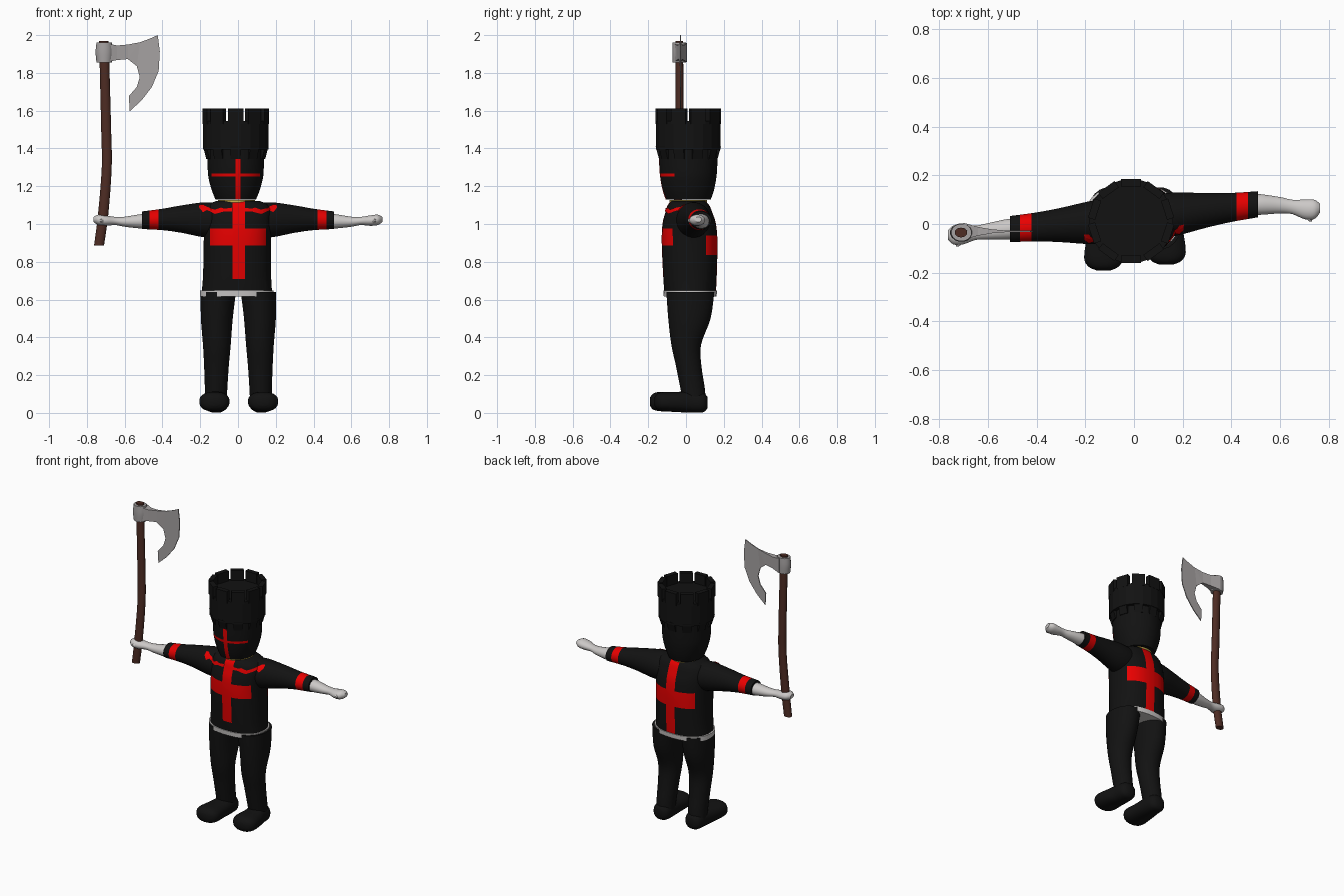
import bpy, bmesh, math
from mathutils import Vector

if "Cube" in bpy.data.objects:
    bpy.data.objects.remove(bpy.data.objects["Cube"])


def mat(name, r, g, b):
    m = bpy.data.materials.new(name)
    m.diffuse_color = (r, g, b, 1)
    m.use_nodes = True
    m.node_tree.nodes["Principled BSDF"].inputs["Base Color"].default_value = m.diffuse_color
    return m


BLACK = mat("black", 0.006, 0.006, 0.006)
RED = mat("red", 0.85, 0.0, 0.0)
PALE = mat("pale_grey", 0.6, 0.58, 0.57)
STEEL = mat("steel_grey", 0.38, 0.36, 0.36)
WOOD = mat("brown_wood", 0.075, 0.025, 0.017)
GOLD = mat("gold", 0.6, 0.45, 0.08)


def build(name, verts, faces, mats, angle=40):
    me = bpy.data.meshes.new(name)
    me.from_pydata(verts, [], faces)
    for m in mats:
        me.materials.append(m)
    bm = bmesh.new()
    bm.from_mesh(me)
    bmesh.ops.recalc_face_normals(bm, faces=bm.faces)
    bm.to_mesh(me)
    bm.free()
    ob = bpy.data.objects.new(name, me)
    bpy.context.collection.objects.link(ob)
    if angle:
        bpy.ops.object.select_all(action='DESELECT')
        ob.select_set(True)
        bpy.context.view_layer.objects.active = ob
        bpy.ops.object.shade_smooth_by_angle(angle=math.radians(angle))
    return ob


def loft(name, mats, axis, rings, n=24, e=2.0, steps=4, angle=40):
    """Rings are (distance along axis, two centre coords, two radii), splined."""
    R = [rings[0]] + list(rings) + [rings[-1]]
    path = []
    for i in range(1, len(R) - 2):
        for s in range(steps):
            t = s / steps
            path.append([0.5 * (2 * b + (c - a) * t + (2 * a - 5 * b + 4 * c - d) * t * t
                                + (3 * b - a - 3 * c + d) * t ** 3)
                         for a, b, c, d in zip(*R[i - 1:i + 3])])
    path.append(list(rings[-1]))
    verts, faces = [], []
    for t, u, v, a, b in path:
        for k in range(n):
            w = 2 * math.pi * (k + 0.5) / n
            c, s = math.cos(w), math.sin(w)
            p = u + a * math.copysign(abs(c) ** (2 / e), c)
            q = v + b * math.copysign(abs(s) ** (2 / e), s)
            verts.append({'x': (t, p, q), 'y': (p, t, q), 'z': (p, q, t)}[axis])
    for i in range(len(path) - 1):
        for k in range(n):
            j = (k + 1) % n
            faces.append((i * n + k, i * n + j, i * n + n + j, i * n + n + k))
    faces += [tuple(range(n)), tuple(range(len(verts) - n, len(verts)))]
    return build(name, verts, faces, mats, angle)


def paint(ob, cuts, rule):
    """Cut along axis planes, then give the second material where rule holds."""
    bm = bmesh.new()
    bm.from_mesh(ob.data)
    for axis, values in cuts.items():
        no = Vector([float(axis == a) for a in 'xyz'])
        for v in values:
            bmesh.ops.bisect_plane(bm, geom=bm.verts[:] + bm.edges[:] + bm.faces[:],
                                   plane_co=no * v, plane_no=no)
    for f in bm.faces:
        f.material_index = int(rule(*f.calc_center_median()))
    bm.to_mesh(ob.data)
    bm.free()


# Tunic body with front and back crosses
torso = loft("tunic", [BLACK, RED], 'z',
             [(.63, -.006, .022, .188, .136), (.72, -.005, .021, .181, .142),
              (.9, -.004, .019, .178, .148), (1.0, -.002, .017, .18, .142),
              (1.06, 0, .015, .18, .125), (1.1, 0, .013, .16, .11),
              (1.122, 0, .012, .115, .09)], n=36, e=2.3)


def crosses(x, y, z):
    if y < .02:
        return (-.03 < x < .036 and z > .71) or (abs(x) < .148 and .885 < z < .975)
    return -.03 < x < .036 or (abs(x) < .148 and .835 < z < .94 and y > .1)


paint(torso, {'x': (-.148, -.03, .036, .148), 'y': (.02,),
              'z': (.71, .835, .885, .94, .975)}, crosses)
loft("tunic_hem", [PALE], 'z', [(.617, -.007, .022, .196, .14), (.648, -.007, .022, .196, .143)],
     n=36, e=2.3, steps=1)
loft("collar", [GOLD], 'z', [(1.115, -.008, .012, .1, .1), (1.126, -.008, .012, .1, .1)], steps=1)

# Sleeves, hands and legs for both sides
for side, s, k in (("right", -1, -.08), ("left", 1, .12)):
    def y_at(d, k=k):
        return .02 + k * d
    sleeve = loft(side + "_sleeve", [BLACK, RED], 'x',
                  [(s * d, y_at(d), z, a, b) for d, z, a, b in
                   ((.08, 1.02, .09, .085), (.17, 1.022, .09, .094), (.3, 1.026, .071, .073),
                    (.4, 1.024, .06, .057), (.508, 1.02, .054, .047))])
    paint(sleeve, {'x': (s * .42, s * .468)}, lambda x, y, z: .42 < abs(x) < .468)
    hy = ((.08, .08, .077, .07, .06, .06, .065) if s > 0 else
          (-.02, -.022, -.03, -.036, -.043, -.045, -.045))
    loft(side + "_hand", [PALE], 'x',
         [(s * d, y, z, a, b) for y, (d, z, a, b) in
          zip(hy, ((.48, 1.015, .042, .038), (.52, 1.014, .043, .038), (.6, 1.012, .034, .027),
                   (.65, 1.016, .03, .022), (.7, 1.018, .041, .028), (.74, 1.022, .04, .028),
                   (.764, 1.024, .018, .014)))], n=16)
    loft(side + "_thumb", [PALE], 'y',
         [(y + hy[4], s * x, 1.018, r, r) for y, x, r in
          ((0, .7, .02), (-.03, .715, .017), (-.05, .725, .006))], n=10)

    o = 0 if s < 0 else .008
    loft(side + "_leg", [BLACK], 'z',
         [(z, s * (x + o * .5), y, a, b) for z, x, y, a, b in
          ((.06, .117, .045, .058, .06), (.13, .116, .035, .06, .065), (.25, .114, .014, .066, .068),
           (.36, .112, .001, .074, .079), (.5, .112, .018, .085, .113), (.64, .104, .023, .094, .128))])
    loft(side + "_boot", [BLACK], 'y',
         [(y + o * 3 * (y < 0), s * (x + o), z, a, b) for y, x, z, a, b in
          ((.113, .115, .055, .03, .03), (.09, .115, .055, .055, .052), (.02, .116, .058, .064, .057),
           (-.06, .122, .058, .073, .053), (-.14, .125, .06, .08, .051),
           (-.175, .125, .06, .062, .042), (-.19, .125, .06, .03, .022))], e=2.4)

# Red shoulder trim laid on the tunic front
bpy.context.view_layer.update()
dg = bpy.context.evaluated_depsgraph_get()
TRIM = ((.205, 1.083, 1.1), (.185, 1.06, 1.1), (.165, 1.072, 1.088), (.12, 1.052, 1.074),
        (.09, 1.06, 1.085), (.07, 1.066, 1.08), (.03, 1.066, 1.085))
trims = {}
for side, s in (("right", -1), ("left", 1)):
    verts, faces = [], []
    for p, q in zip(TRIM, TRIM[1:]):
        for i in range(5):
            x, lo, hi = [a + (b - a) * i / 4 for a, b in zip(p, q)]
            for j in range(4):
                hit, loc, nor, *_ = bpy.context.scene.ray_cast(
                    dg, (s * x, -1, lo + (hi - lo) * j / 3), (0, 1, 0))
                verts.append(loc + nor * .005)
    for i in range(len(verts) // 4 - 1):
        if i % 5 != 4:
            for j in range(3):
                v = i * 4 + j
                faces.append((v, v + 1, v + 5, v + 4))
    trims[side] = (verts, faces)
for side, (verts, faces) in trims.items():
    build(side + "_shoulder_trim", verts, faces, [RED], 0)

# Helm with red face strip and eye slits
CX, CY = -.012, .012
helm = loft("helm", [BLACK, RED], 'z',
            [(1.13, CX, CY, .108, .12), (1.18, CX, CY, .128, .137), (1.25, CX, CY, .146, .15),
             (1.32, CX, CY, .15, .155), (1.42, CX, CY, .152, .157)], n=28)
paint(helm, {'x': (-.012, .014), 'y': (-.06,), 'z': (1.252, 1.268, 1.395)},
      lambda x, y, z: y < -.06 and z < 1.395 and (-.012 < x < .014 or 1.252 < z < 1.268))

# Tower crown with battlements and corbels
loft("crown", [BLACK], 'z', [(1.395, CX, CY, .175, .174), (1.545, CX, CY, .175, .174)],
     n=20, steps=1, angle=0)


def wedge_ring(name, z0, z1, r_in, r_low, r_top, half):
    verts, faces = [], []
    for i in range(10):
        a = math.radians(36 * i - 90)
        c, s, o = math.cos(a), math.sin(a), len(verts)
        for r, z in ((r_in, z0), (r_low, z0), (r_top, z1), (r_in, z1)):
            for w in (-half, half):
                verts.append((CX + r * c - w * s, CY + r * s + w * c, z))
        faces += [tuple(o + v for v in f) for f in
                  ((0, 2, 4, 6), (1, 3, 5, 7), (0, 1, 3, 2), (2, 3, 5, 4), (4, 5, 7, 6), (6, 7, 1, 0))]
    build(name, verts, faces, [BLACK], 0)


wedge_ring("battlements", 1.53, 1.612, .142, .173, .173, .041)
wedge_ring("corbels", 1.345, 1.41, .12, .155, .173, .028)

# Axe shaft, socket and bearded blade
AY = -.035
loft("axe_shaft", [WOOD], 'z',
     [(.885, -.736, AY - .005, .027, .021), (1.05, -.714, AY - .008, .028, .022),
      (1.3, -.695, AY - .005, .027, .021), (1.5, -.698, AY, .027, .021),
      (1.97, -.71, AY, .026, .02)], n=14)
loft("axe_socket", [STEEL], 'z',
     [(1.855, -.708, AY, .042, .036), (1.91, -.708, AY, .047, .038), (1.96, -.708, AY, .042, .036)],
     n=16)
OUTLINE = ((-.7, 1.957), (-.64, 1.945), (-.583, 1.95), (-.52, 1.962), (-.47, 1.98), (-.425, 2.0),
           (-.414, 1.915), (-.42, 1.81), (-.456, 1.725), (-.51, 1.655), (-.573, 1.597),
           (-.578, 1.677), (-.536, 1.725), (-.52, 1.778), (-.536, 1.836), (-.583, 1.873),
           (-.64, 1.868), (-.7, 1.857))


def thick(x):
    return .035 if x < -.68 else .018 if x < -.6 else .008 if x < -.58 else .003


n = len(OUTLINE)
blade = build("axe_blade",
              [(x, AY + .005 + d * thick(x), z) for d in (-1, 1) for x, z in OUTLINE],
              [tuple(range(n)), tuple(range(n, 2 * n))]
              + [(i, (i + 1) % n, n + (i + 1) % n, n + i) for i in range(n)], [STEEL], 0)
bm = bmesh.new()
bm.from_mesh(blade.data)
bmesh.ops.triangulate(bm, faces=bm.faces[:])
bm.to_mesh(blade.data)
bm.free()
